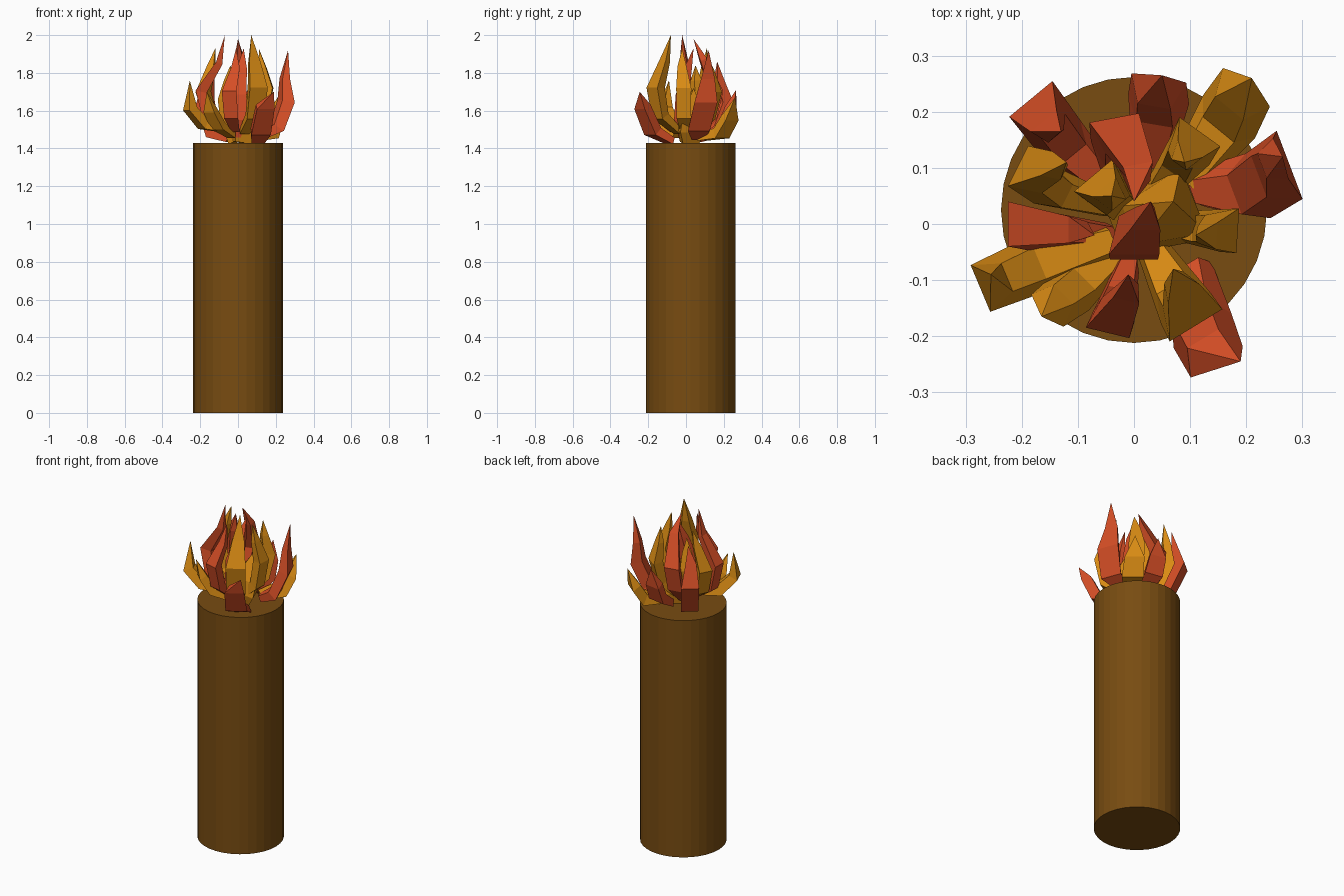
import bpy, bmesh
from mathutils import Vector


def material(name, rgb):
    m = bpy.data.materials.new(name)
    m.diffuse_color = (*rgb, 1)
    return m


BROWN = material("brown wood", (0.188, 0.072, 0.0056))
ORANGE = material("orange flame", (0.70, 0.262, 0.007))
RED = material("red flame", (0.66, 0.076, 0.019))


def finish(bm, name, mat):
    bmesh.ops.recalc_face_normals(bm, faces=bm.faces[:])
    me = bpy.data.meshes.new(name)
    bm.to_mesh(me)
    bm.free()
    me.materials.append(mat)
    bpy.context.collection.objects.link(bpy.data.objects.new(name, me))


# Post
bpy.ops.mesh.primitive_cylinder_add(vertices=32, radius=0.237, depth=1.43,
                                    location=(0, 0.025, 0.715))
post = bpy.context.object
post.name = "post"
post.data.materials.append(BROWN)


def flame(name, mat, width, thick, *path):
    """Curved tongue: a flat four-sided section swept along the path to a point."""
    pts = [Vector(p) for p in path]
    mid = pts[len(pts) // 2]
    out = Vector((mid.x, mid.y, 0)).normalized()
    side = Vector((0, 0, 1)).cross(out)
    taper = [0.55, 0.95, 1.0, 0.6] if len(pts) == 5 else [0.65, 1.0, 0.9]
    bm = bmesh.new()
    rings = []
    for i, k in enumerate(taper):
        along = (pts[i + 1] - pts[max(i - 1, 0)]).normalized()
        normal = side.cross(along).normalized()
        a, b = side * width * k / 2, normal * thick * k / 2
        rings.append([bm.verts.new(pts[i] + v)
                      for v in (a + b, b - a, -a * 0.6 - b, a * 0.6 - b)])
    tip = bm.verts.new(pts[-1])
    bm.faces.new(rings[0])
    for r, s in zip(rings, rings[1:]):
        for j in range(4):
            n = (j + 1) % 4
            bm.faces.new((r[j], r[n], s[n], s[j]))
    for j in range(4):
        bm.faces.new((rings[-1][j], rings[-1][(j + 1) % 4], tip))
    finish(bm, name, mat)


# Low outer flames that curl outwards
flame("flame_low_left", ORANGE, 0.10, 0.06, (-0.04, -0.03, 1.50), (-0.18, -0.075, 1.53),
      (-0.25, -0.105, 1.61), (-0.255, -0.09, 1.76))
flame("flame_low_front_left", ORANGE, 0.09, 0.05, (-0.03, -0.05, 1.47), (-0.10, -0.11, 1.52),
      (-0.14, -0.14, 1.60), (-0.165, -0.165, 1.70))
flame("flame_low_front_right", RED, 0.12, 0.06, (0.10, -0.08, 1.44), (0.11, -0.17, 1.49),
      (0.135, -0.225, 1.62), (0.19, -0.245, 1.70))
flame("flame_low_back_right", ORANGE, 0.12, 0.06, (0.09, 0.08, 1.46), (0.16, 0.18, 1.48),
      (0.185, 0.225, 1.56), (0.21, 0.26, 1.67))
flame("flame_low_back", RED, 0.11, 0.06, (0.03, 0.11, 1.46), (0.04, 0.20, 1.52),
      (0.04, 0.235, 1.61), (0.05, 0.265, 1.71))
flame("flame_back_left", RED, 0.10, 0.06, (-0.04, 0.06, 1.45), (-0.12, 0.14, 1.48),
      (-0.165, 0.20, 1.64), (-0.15, 0.17, 1.76), (-0.13, 0.165, 1.86))
flame("flame_right", RED, 0.13, 0.06, (0.11, 0.06, 1.46), (0.20, 0.06, 1.51),
      (0.25, 0.095, 1.65), (0.245, 0.11, 1.77), (0.265, 0.12, 1.92))

# Tall ring of flames that curl inwards
flame("flame_tall_left", RED, 0.08, 0.06, (-0.04, -0.02, 1.47), (-0.16, -0.01, 1.56),
      (-0.195, 0.0, 1.70), (-0.10, -0.01, 1.85), (-0.07, -0.02, 2.0))
flame("flame_tall_back", RED, 0.09, 0.06, (-0.02, 0.05, 1.47), (-0.03, 0.13, 1.57),
      (-0.03, 0.16, 1.70), (0.01, 0.09, 1.87), (0.0, 0.04, 1.98))
flame("flame_tall_front", RED, 0.08, 0.06, (-0.01, -0.07, 1.50), (-0.03, -0.14, 1.57),
      (-0.04, -0.165, 1.70), (-0.01, -0.12, 1.82), (-0.01, -0.09, 1.93))
flame("flame_tall_front_right", ORANGE, 0.11, 0.06, (0.03, -0.04, 1.49), (0.08, -0.13, 1.57),
      (0.095, -0.155, 1.72), (0.08, -0.11, 1.86), (0.07, -0.08, 2.0))
flame("flame_tall_right", ORANGE, 0.08, 0.06, (0.04, 0.0, 1.48), (0.13, -0.01, 1.57),
      (0.155, -0.01, 1.72), (0.13, -0.02, 1.83), (0.11, -0.02, 1.93))
flame("flame_tall_back_left", ORANGE, 0.08, 0.06, (-0.04, 0.03, 1.48), (-0.14, 0.06, 1.56),
      (-0.18, 0.09, 1.70), (-0.14, 0.10, 1.83), (-0.12, 0.11, 1.93))
flame("flame_tall_back_right", ORANGE, 0.09, 0.06, (0.03, 0.04, 1.48), (0.085, 0.11, 1.57),
      (0.10, 0.14, 1.70), (0.09, 0.12, 1.81), (0.09, 0.11, 1.90))

# Inner core flames
flame("flame_core_red", RED, 0.09, 0.07, (-0.01, -0.02, 1.46), (0.0, -0.03, 1.55),
      (0.0, -0.02, 1.68), (0.02, 0.01, 1.82), (0.03, 0.04, 1.93))
flame("flame_core_orange", ORANGE, 0.09, 0.07, (-0.02, 0.03, 1.43), (-0.04, 0.05, 1.55),
      (-0.05, 0.06, 1.66), (-0.04, 0.05, 1.76), (-0.04, 0.05, 1.84))
flame("flame_core_base", ORANGE, 0.14, 0.14, (0.02, 0.01, 1.43), (0.03, 0.01, 1.50),
      (0.05, 0.02, 1.58), (0.07, 0.04, 1.72))
